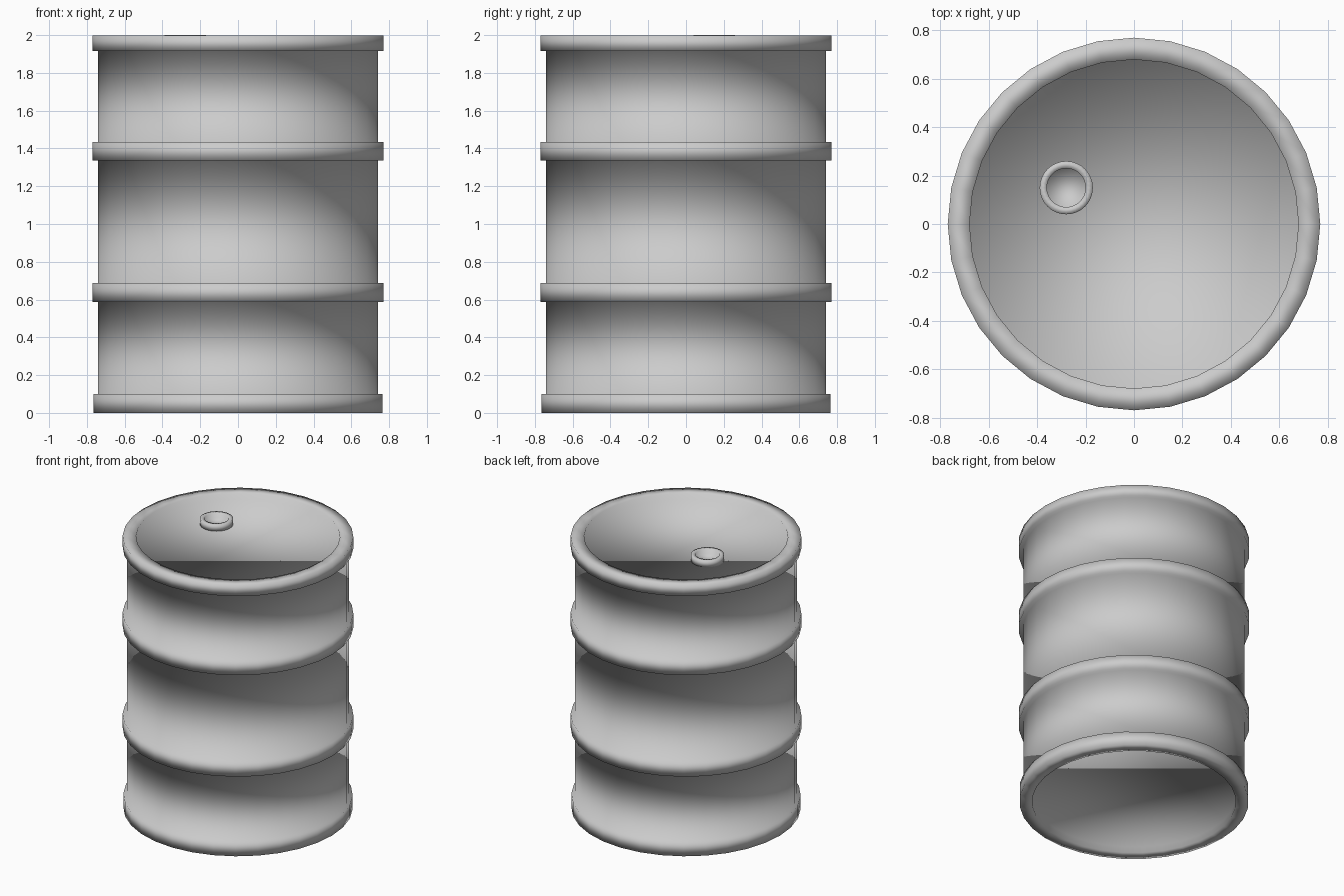
import bpy, bmesh, math

if "Cube" in bpy.data.objects:
    bpy.data.objects.remove(bpy.data.objects["Cube"])

SIDES = 32


def lathe(name, profile, centre=(0, 0)):
    """Spin an (r, z) profile about z; both ends are closed by n-gon discs."""
    bm = bmesh.new()
    rings = []
    for r, z in profile:
        rings.append([bm.verts.new((centre[0] + r * math.cos(2 * math.pi * i / SIDES),
                                    centre[1] + r * math.sin(2 * math.pi * i / SIDES), z))
                      for i in range(SIDES)])
    for a, b in zip(rings, rings[1:]):
        for i in range(SIDES):
            j = (i + 1) % SIDES
            bm.faces.new((a[i], a[j], b[j], b[i]))
    bm.faces.new(rings[0][::-1])
    bm.faces.new(rings[-1])
    bmesh.ops.recalc_face_normals(bm, faces=bm.faces)
    for f in bm.faces:
        f.smooth = True
    me = bpy.data.meshes.new(name)
    bm.to_mesh(me)
    bm.free()
    ob = bpy.data.objects.new(name, me)
    bpy.context.collection.objects.link(ob)
    return ob


BODY, HOOP, INNER = 0.74, 0.77, 0.68

# Drum shell: recessed base, bottom rim, two hoops, top rim, recessed lid
profile = [(INNER, 0.045), (INNER, 0), (0.765, 0), (0.765, 0.1), (BODY, 0.1)]
for z in (0.588, 1.335):
    profile += [(BODY, z), (HOOP, z), (HOOP, z + 0.1), (BODY, z + 0.1)]
profile += [(BODY, 1.917), (HOOP, 1.917), (HOOP, 1.998), (INNER, 1.998), (INNER, 1.955)]
lathe("drum_shell", profile)

# Filler bung: a short collar with a sunken plug
lathe("filler_bung", [(0.11, 1.95), (0.11, 2.0), (0.08, 2.0), (0.08, 1.965)], (-0.28, 0.15))
